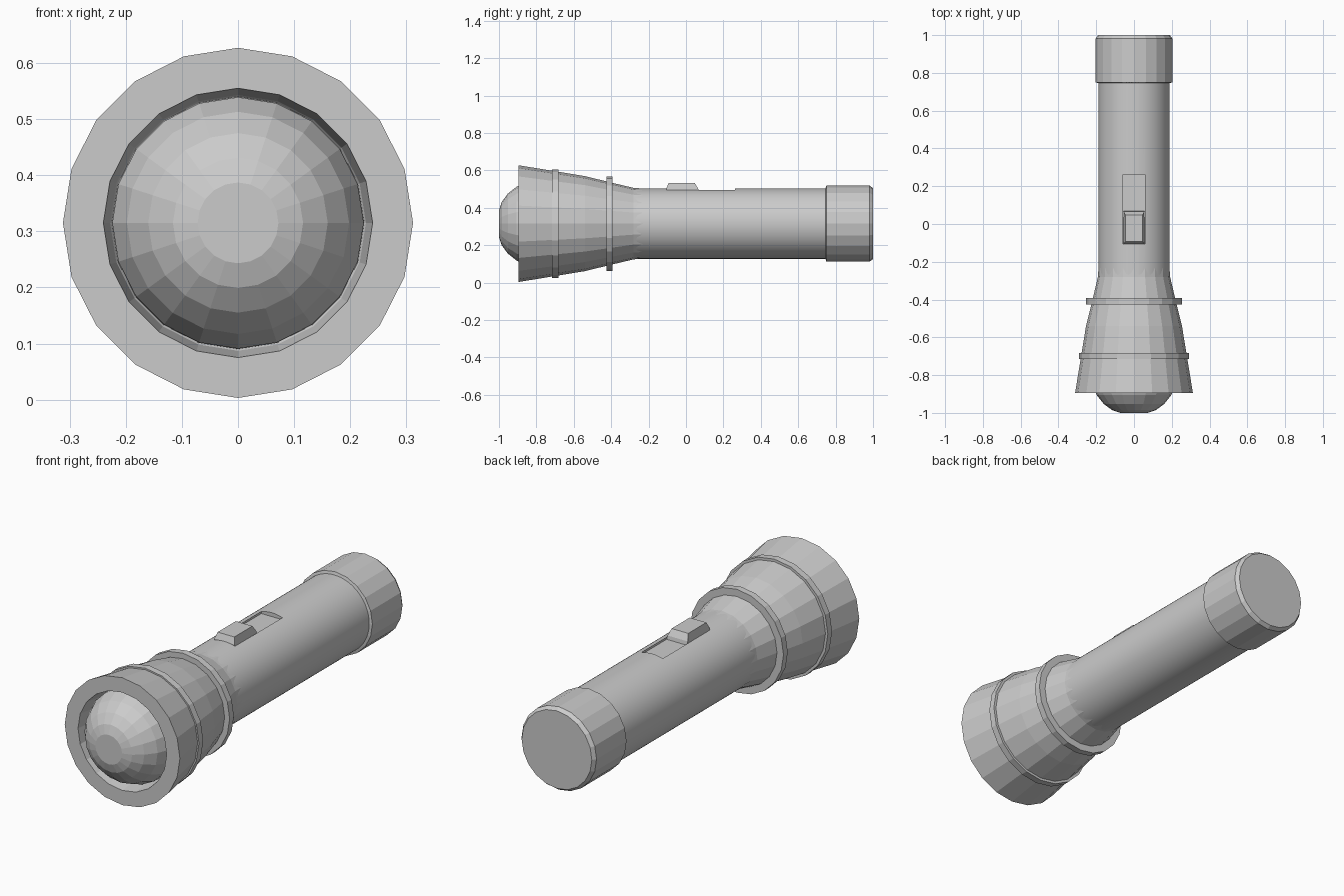
import bpy, bmesh, math

if "Cube" in bpy.data.objects:
    bpy.data.objects.remove(bpy.data.objects["Cube"])

CZ = 0.315  # height of the torch axis


def make_object(name, bm):
    bmesh.ops.recalc_face_normals(bm, faces=bm.faces)
    mesh = bpy.data.meshes.new(name)
    bm.to_mesh(mesh)
    bm.free()
    obj = bpy.data.objects.new(name, mesh)
    bpy.context.collection.objects.link(obj)
    return obj


def lathe(name, profile, sides=20, closed=False):
    """Turn (radius, y) points around the torch axis; open ends are capped."""
    bm = bmesh.new()
    rings = []
    for r, y in profile:
        rings.append([bm.verts.new((r * math.cos(math.tau * i / sides), y,
                                    CZ + r * math.sin(math.tau * i / sides)))
                      for i in range(sides)])
    pairs = list(zip(rings, rings[1:]))
    if closed:
        pairs.append((rings[-1], rings[0]))
    else:
        bm.faces.new(rings[0])
        bm.faces.new(rings[-1])
    for a, b in pairs:
        for i in range(sides):
            j = (i + 1) % sides
            bm.faces.new((a[i], a[j], b[j], b[i]))
    return make_object(name, bm)


def prism(name, outline, half_width, top_half_width):
    """Extrude a (y, z) outline across x, narrowing its upper points."""
    bm = bmesh.new()
    zmax = max(z for _, z in outline)
    sides = []
    for s in (-1, 1):
        sides.append([bm.verts.new((s * (top_half_width if z == zmax else half_width), y, z))
                      for y, z in outline])
    bm.faces.new(sides[0])
    bm.faces.new(sides[1])
    n = len(outline)
    for i in range(n):
        j = (i + 1) % n
        bm.faces.new((sides[0][i], sides[0][j], sides[1][j], sides[1][i]))
    return make_object(name, bm)


# Smooth barrel with a shallow slot for the switch
barrel = lathe("barrel", [(0.188, -0.27), (0.188, 0.8)], sides=80)
slot = prism("slot_cutter", [(-0.105, 0.484), (0.262, 0.484), (0.262, 0.6), (-0.105, 0.6)],
             0.057, 0.057)
slot.hide_render = True
slot.hide_viewport = True
cut = barrel.modifiers.new("slot", 'BOOLEAN')
cut.object = slot
cut.operation = 'DIFFERENCE'
cut.solver = 'EXACT'
bpy.context.view_layer.objects.active = barrel
barrel.select_set(True)
bpy.ops.object.modifier_apply(modifier=cut.name)
bpy.data.objects.remove(slot)
bpy.ops.object.shade_smooth_by_angle(angle=math.radians(20))

# Sliding switch
prism("switch", [(-0.105, 0.475), (0.07, 0.475), (0.065, 0.502), (0.047, 0.532),
                 (-0.093, 0.532), (-0.105, 0.502)], 0.055, 0.045)

# Faceted tail cap with a chamfered end
lathe("tail_cap", [(0.185, 0.745), (0.203, 0.75), (0.203, 0.982), (0.19, 1.0)])

# Flared head, hollow at the front
lathe("head", [(0.186, -0.2), (0.191, -0.28), (0.222, -0.41), (0.254, -0.54),
               (0.312, -0.895), (0.24, -0.895), (0.228, -0.8), (0.1, -0.6),
               (0.1, -0.2)], closed=True)

# Raised rings around the head
for name, r, y0, y1 in (("front_ring", 0.29, -0.716, -0.683),
                        ("rear_ring", 0.253, -0.426, -0.393)):
    lathe(name, [(0.2, y0), (r, y0), (r, y1), (0.2, y1)], closed=True)

# Domed lens
lathe("lens", [(0.072, -1.0), (0.116, -0.985), (0.16, -0.953), (0.198, -0.905),
               (0.224, -0.84), (0.225, -0.79)])
